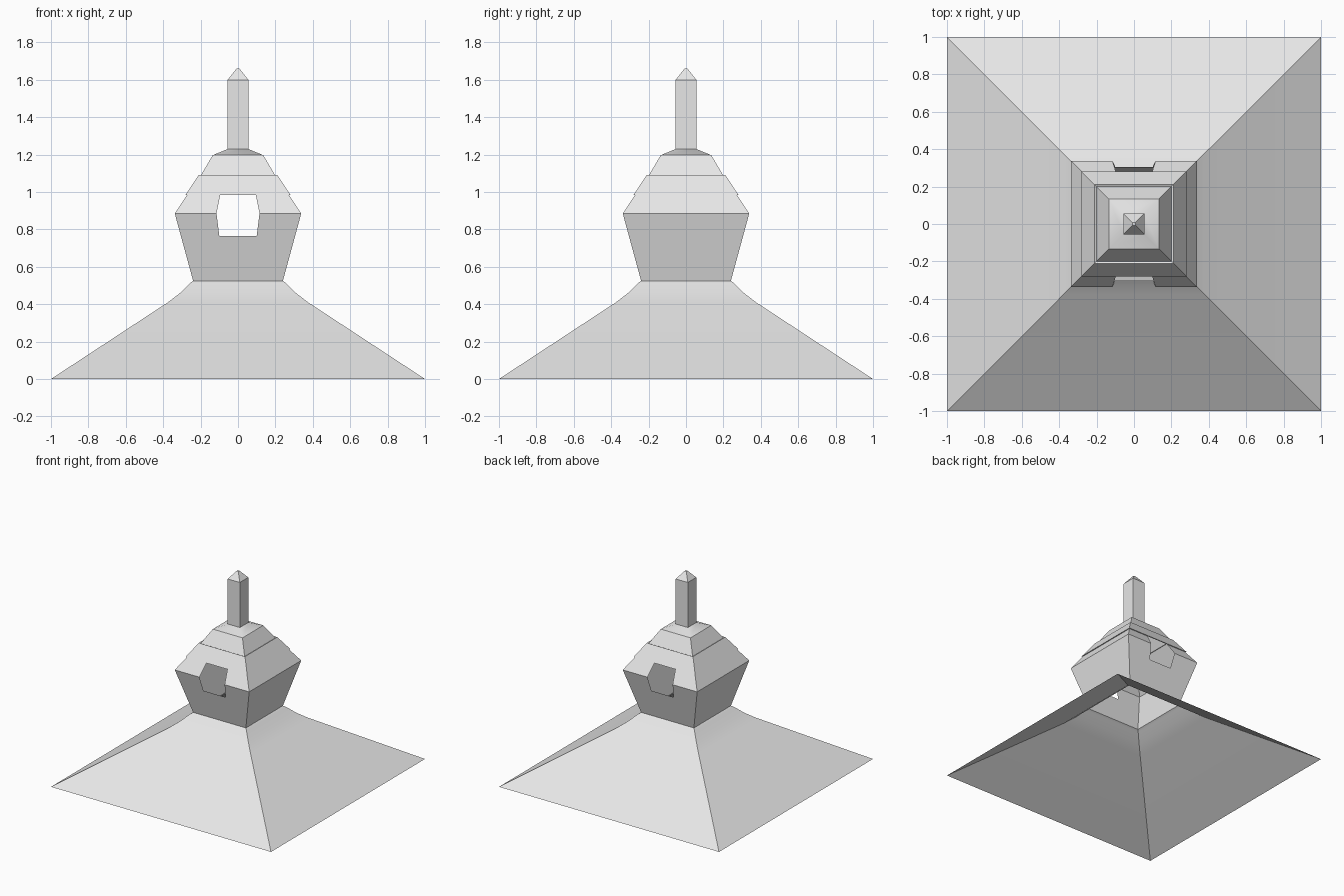
import bpy
import math

if "Cube" in bpy.data.objects:
    bpy.data.objects.remove(bpy.data.objects["Cube"], do_unlink=True)

stone = bpy.data.materials.new("pale_grey_stone")
stone.use_nodes = True
stone.diffuse_color = (0.8, 0.8, 0.8, 1)
stone.node_tree.nodes["Principled BSDF"].inputs["Base Color"].default_value = (0.8, 0.8, 0.8, 1)

CORNERS = [(-1, -1), (1, -1), (1, 1), (-1, 1)]


def make_part(name, verts, faces):
    mesh = bpy.data.meshes.new(name)
    mesh.from_pydata(verts, [], faces)
    mesh.materials.append(stone)
    obj = bpy.data.objects.new(name, mesh)
    bpy.context.collection.objects.link(obj)
    bpy.ops.object.select_all(action="DESELECT")
    obj.select_set(True)
    bpy.context.view_layer.objects.active = obj
    bpy.ops.object.shade_smooth_by_angle(angle=math.radians(36))
    return obj


def square_loft(name, profile, sides=range(4), cap=False):
    """Stack square rings of (half width, height) into a thin shell."""
    verts = [(x * r, y * r, z) for r, z in profile for x, y in CORNERS]
    faces = []
    for ring in range(len(profile) - 1):
        a = ring * 4
        for s in sides:
            t = (s + 1) % 4
            faces.append((a + s, a + t, a + t + 4, a + s + 4))
    if cap:
        faces.append(tuple(range(len(verts) - 4, len(verts))))
    return make_part(name, verts, faces)


# Flared base roof, open underneath
square_loft("flared_base", [(1, 0), (0.375, 0.41), (0.31, 0.46), (0.257, 0.513), (0.24, 0.525)])

# Hollow chamber: plain side walls, then pierced front and back walls
FOOT, WAIST, BROW = (0.24, 0.525), (0.338, 0.885), (0.272, 0.985)
square_loft("chamber_sides", [FOOT, WAIST, BROW], sides=(1, 3))


def wall_point(x, z):
    """Place a point on the front wall's sloping surface."""
    low, high = (FOOT, WAIST) if z <= WAIST[1] else (WAIST, BROW)
    t = (z - low[1]) / (high[1] - low[1])
    return (x, -(low[0] + t * (high[0] - low[0])), z)


def window_wall(name, turn):
    half = [FOOT, WAIST, BROW, (0.1, 0.765), (0.115, WAIST[1]), (0.095, BROW[1])]
    points = [wall_point(side * x, z) for side in (-1, 1) for x, z in half]
    verts = [(turn * x, turn * y, z) for x, y, z in points]
    lower = (0, 6, 7, 10, 9, 3, 4, 1)
    make_part(name, verts, [lower, (1, 4, 5, 2), (10, 7, 8, 11)])


window_wall("front_window_wall", 1)
window_wall("back_window_wall", -1)

# Stepped cap with a slight overhang and lip
square_loft("lower_cap", [BROW, (0.28, 0.985), (0.21, 1.092), (0.2, 1.087)])
square_loft("upper_cap", [(0.2, 1.087), (0.135, 1.197), (0.055, 1.23)])

# Square finial with pointed tip
square_loft("finial", [(0.055, 1.23), (0.055, 1.6), (0.008, 1.66)], cap=True)
